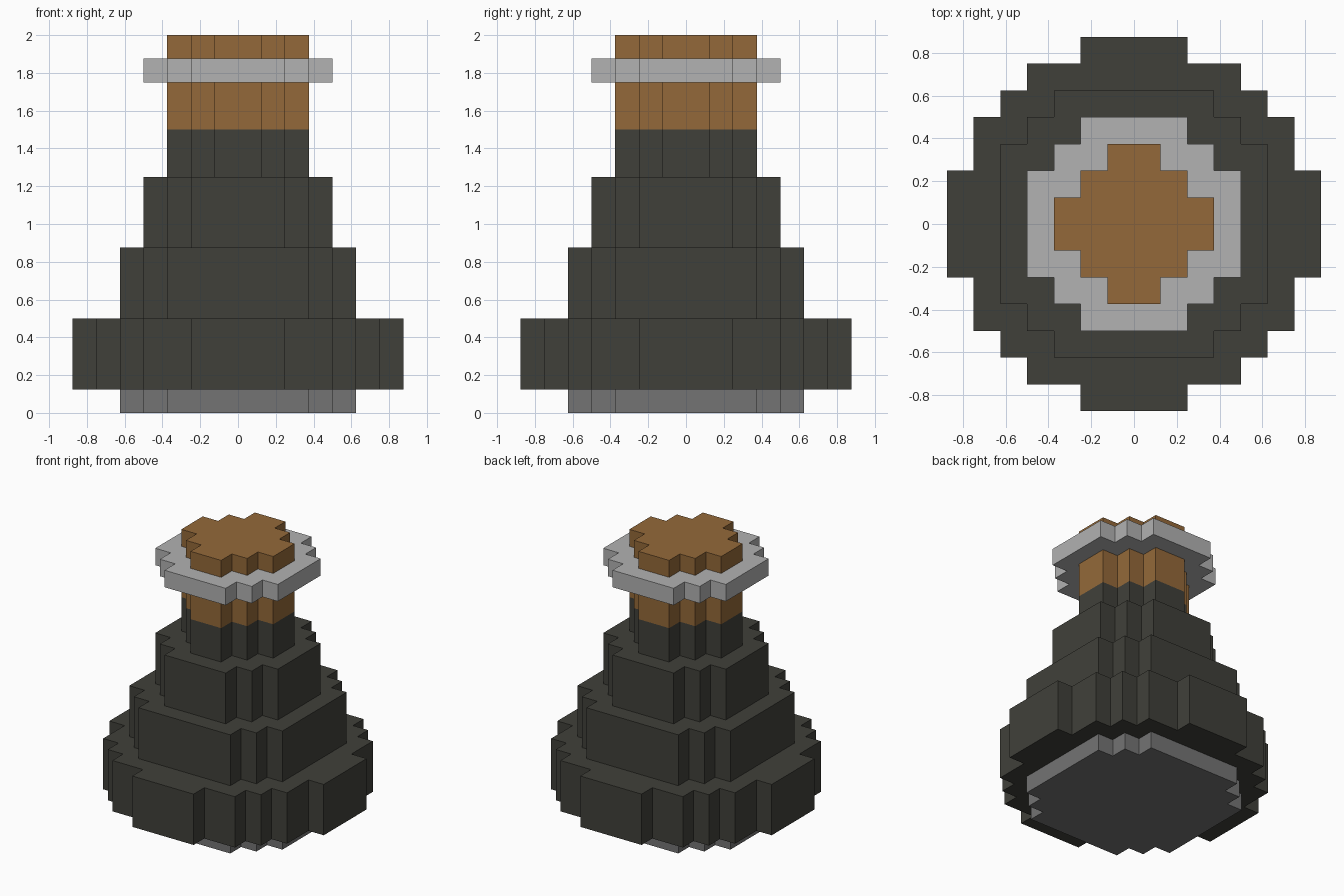
import bpy
import bmesh

cube = bpy.data.objects.get("Cube")
if cube:
    bpy.data.objects.remove(cube, do_unlink=True)

U = 0.125  # one block of the stepped grid


def material(name, rgb):
    mat = bpy.data.materials.new(name)
    mat.use_nodes = True
    color = (*rgb, 1.0)
    mat.diffuse_color = color
    bsdf = mat.node_tree.nodes["Principled BSDF"]
    bsdf.inputs["Base Color"].default_value = color
    bsdf.inputs["Roughness"].default_value = 0.8
    return mat


def stepped_outline(corners):
    """Turn the outer corners of one quadrant into a full stair-stepped ring."""
    quarter = [corners[0]]
    for (_, y0), (x1, y1) in zip(corners, corners[1:]):
        quarter += [(x1, y0), (x1, y1)]
    ring = []
    for _ in range(4):
        ring += quarter
        quarter = [(-y, x) for x, y in quarter]
    return ring


def tier(name, corners, bottom, top, mat):
    """Extrude a stepped outline between two heights, given in blocks."""
    bm = bmesh.new()
    verts = [bm.verts.new((x * U, y * U, bottom * U))
             for x, y in stepped_outline(corners)]
    base = bm.faces.new(verts)
    extruded = bmesh.ops.extrude_face_region(bm, geom=[base], use_keep_orig=True)
    moved = [v for v in extruded["geom"] if isinstance(v, bmesh.types.BMVert)]
    bmesh.ops.translate(bm, verts=moved, vec=(0, 0, (top - bottom) * U))
    bmesh.ops.recalc_face_normals(bm, faces=bm.faces)
    mesh = bpy.data.meshes.new(name)
    bm.to_mesh(mesh)
    bm.free()
    mesh.materials.append(mat)
    obj = bpy.data.objects.new(name, mesh)
    bpy.context.collection.objects.link(obj)
    return obj


dark = material("dark olive grey", (0.051, 0.051, 0.042))
grey = material("mid grey", (0.174, 0.174, 0.174))
light = material("light grey", (0.445, 0.445, 0.445))
brown = material("cork brown", (0.296, 0.141, 0.041))

# Quadrant corners of each round, in blocks
SMALL = [(3, 1), (2, 2), (1, 3)]
MEDIUM = [(4, 2), (3, 3), (2, 4)]
LARGE = [(5, 3), (4, 4), (3, 5)]
WIDEST = [(7, 2), (6, 4), (5, 5), (4, 6), (2, 7)]

# Flask body, from the foot up to the neck
tier("foot", LARGE, 0, 1, grey)
tier("body_base", WIDEST, 1, 4, dark)
tier("body_middle", LARGE, 4, 7, dark)
tier("shoulder", MEDIUM, 7, 10, dark)
tier("neck", SMALL, 10, 12, dark)

# Stopper and the collar around it
tier("stopper", SMALL, 12, 16, brown)
tier("collar", MEDIUM, 14, 15, light)
